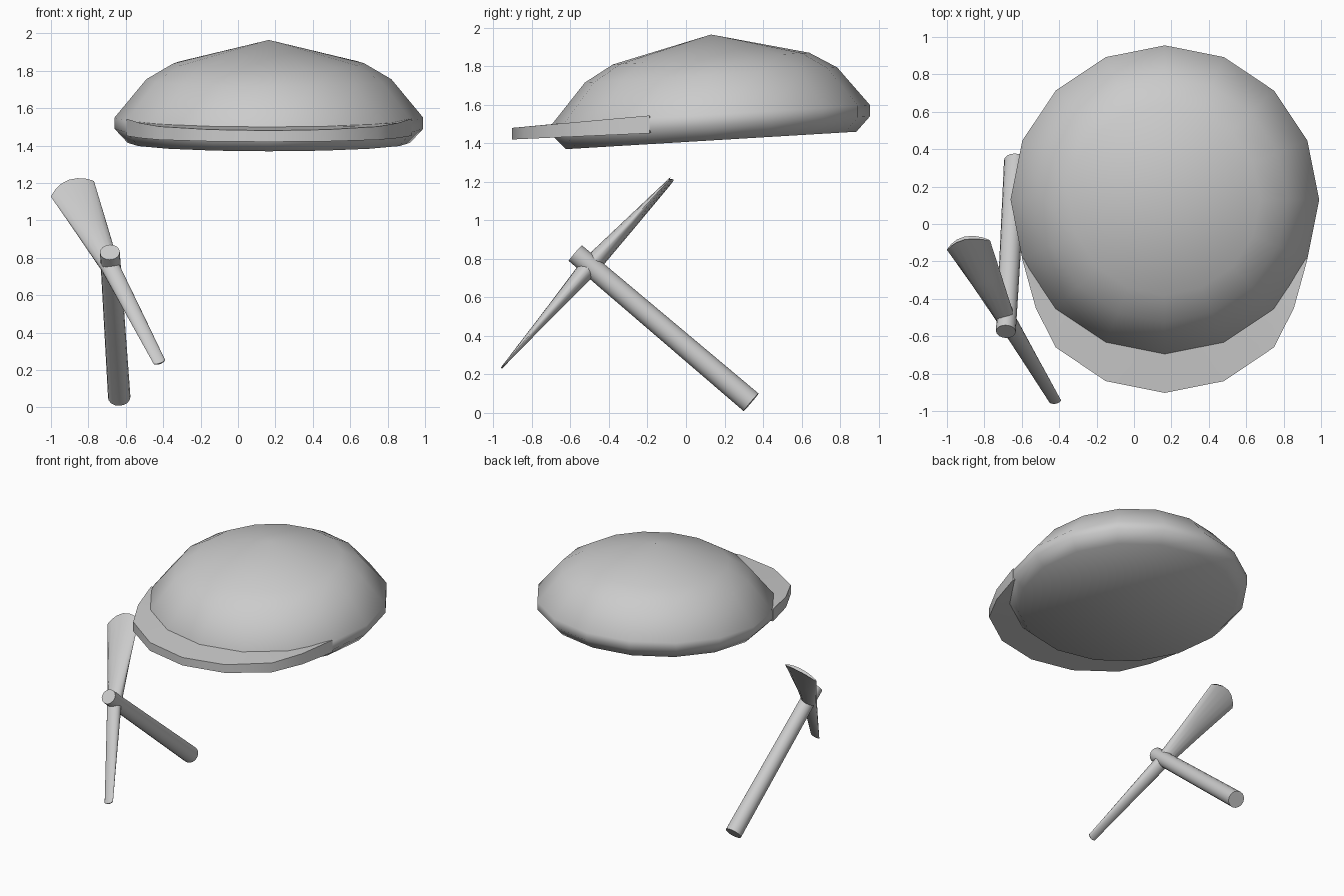
import bpy, math
from mathutils import Vector

if "Cube" in bpy.data.objects:
    bpy.data.objects.remove(bpy.data.objects["Cube"])

grey = bpy.data.materials.new("light grey")
grey.diffuse_color = (0.6, 0.6, 0.6, 1)
grey.use_nodes = True
grey.node_tree.nodes["Principled BSDF"].inputs["Base Color"].default_value = grey.diffuse_color


def make(name, verts, faces, angle=None):
    me = bpy.data.meshes.new(name)
    me.from_pydata([tuple(v) for v in verts], [], faces)
    me.materials.append(grey)
    ob = bpy.data.objects.new(name, me)
    bpy.context.collection.objects.link(ob)
    bpy.ops.object.select_all(action='DESELECT')
    ob.select_set(True)
    bpy.context.view_layer.objects.active = ob
    bpy.ops.object.mode_set(mode='EDIT')
    bpy.ops.mesh.select_all(action='SELECT')
    bpy.ops.mesh.normals_make_consistent(inside=False)
    bpy.ops.object.mode_set(mode='OBJECT')
    if angle:
        bpy.ops.object.shade_smooth_by_angle(angle=math.radians(angle))
    else:
        bpy.ops.object.shade_smooth()
    return ob


def loft(rings):
    """Bridge equal vertex rings and cap both ends."""
    n = len(rings[0])
    verts = [v for r in rings for v in r]
    faces = [(i * n + j, i * n + (j + 1) % n, (i + 1) * n + (j + 1) % n, (i + 1) * n + j)
             for i in range(len(rings) - 1) for j in range(n)]
    faces += [tuple(range(n)), tuple(range(len(verts) - n, len(verts)))]
    return verts, faces


# Helmet dome: stacked 16-sided rings, tilted up towards the back
CX, CY, TILT = 0.165, 0.13, 0.06


def rim(r, z, k, n=16):
    a = 2 * math.pi * k / n
    y = r * math.sin(a)
    return Vector((CX + r * math.cos(a), CY + y, z + TILT * y))


profile = [(0.755, 1.415), (0.825, 1.49), (0.825, 1.55), (0.655, 1.755), (0.51, 1.84)]
verts, faces = loft([[rim(r, z, k) for k in range(16)] for r, z in profile])
faces.pop()
apex = len(verts)
verts.append(Vector((CX, CY, 1.965)))
faces += [(apex - 16 + k, apex - 16 + (k + 1) % 16, apex) for k in range(16)]
make("helmet_dome", verts, faces, 50)

# Brim: slab fanned out from the front of the rim
outer = [(-0.762, -0.19), (-0.69, -0.45), (-0.583, -0.66), (-0.316, -0.84), (0, -0.903),
         (0.316, -0.84), (0.583, -0.66), (0.69, -0.45), (0.762, -0.19)]
inner = [9, 9.5, 10, 11, 12, 13, 14, 14.5, 15]
sections = []
for (x, y), k in zip(outer, inner):
    it, ib = rim(0.80, 1.55, k), rim(0.80, 1.48, k)
    top = 1.52 + 0.09 * (y + 0.46)
    low = 1.44 + 0.045 * (y + 0.46)
    sections.append([it, Vector((CX + x, y, top)), Vector((CX + x, y, low)), ib])
make("helmet_brim", *loft(sections), 50)

# Pick handle: straight round bar with its end showing past the head
a, b = Vector((-0.635, 0.338, 0.055)), Vector((-0.685, -0.575, 0.83))
d = (b - a).normalized()
u = d.cross(Vector((1, 0, 0))).normalized()
v = d.cross(u)
N = 16


def circle(c, r):
    return [c + r * (u * math.cos(2 * math.pi * i / N) + v * math.sin(2 * math.pi * i / N))
            for i in range(N)]


make("pick_handle", *loft([circle(a, 0.06), circle(b, 0.053)]), 40)

# Pick head: elliptical sections from the narrow spike to the flared blade
spike, hub, blade = (Vector((-0.42, -0.95, 0.243)), Vector((-0.685, -0.505, 0.755)),
                     Vector((-0.885, -0.113, 1.168)))
w = Vector((0.92, 0.2, 0.33)).normalized()
axis = (blade - spike).normalized()
n = axis.cross(w).normalized()
stations = [(spike, 0.033, 0.004, -0.012), (spike.lerp(hub, 0.5), 0.042, 0.026, 0),
            (hub, 0.05, 0.05, 0), (hub.lerp(blade, 0.5), 0.088, 0.032, 0.03),
            (blade, 0.125, 0.011, 0.06)]
rings = []
for c, hw, ht, bulge in stations:
    ring = []
    for i in range(N):
        t = 2 * math.pi * i / N
        s = math.cos(t)
        ring.append(c + w * hw * s + n * ht * math.sin(t) + axis * bulge * (1 - s * s))
    rings.append(ring)
make("pick_head", *loft(rings), 50)
